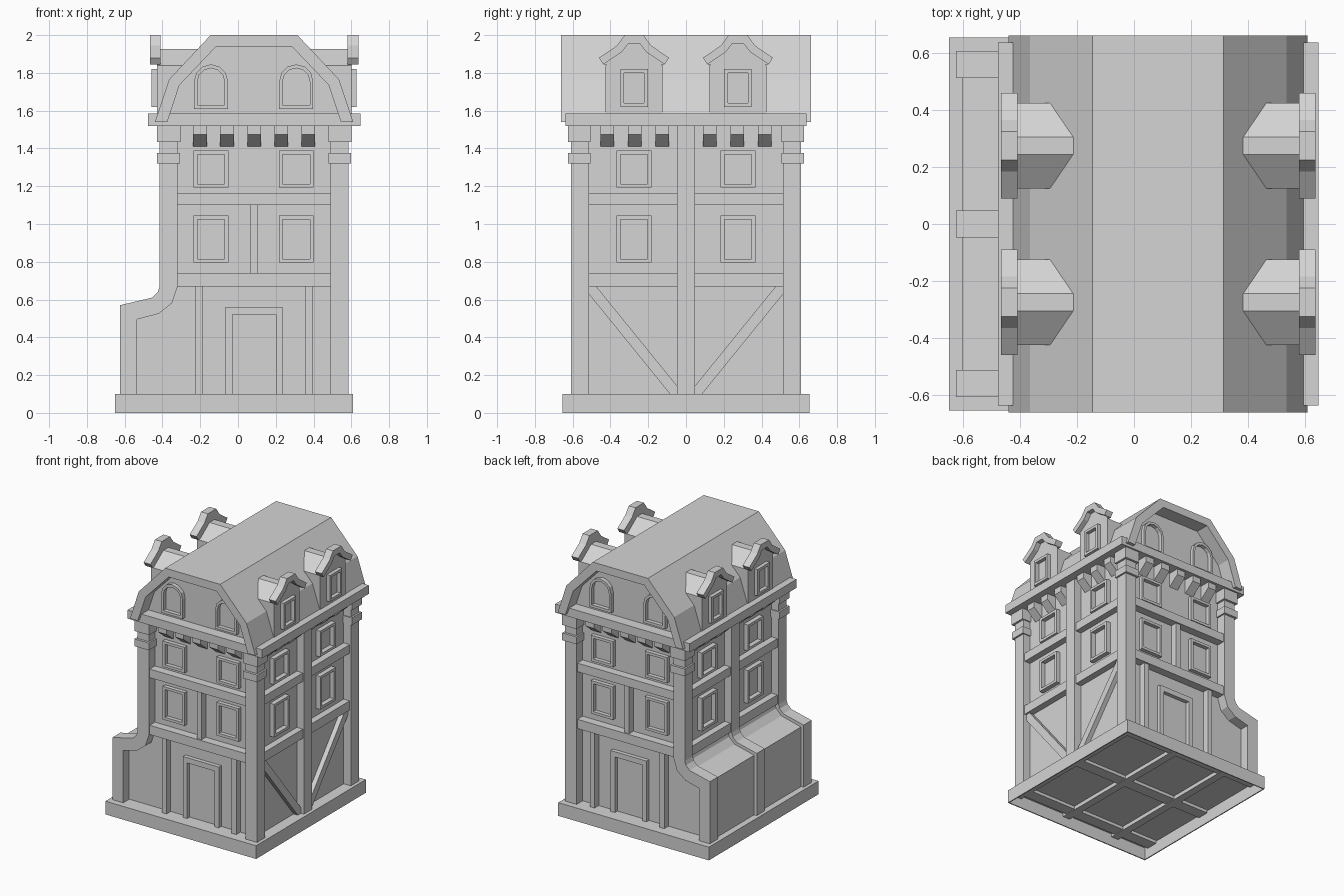
import bpy, bmesh, math

cube = bpy.data.objects.get("Cube")
if cube:
    bpy.data.objects.remove(cube, do_unlink=True)

GREY = (0.66, 0.66, 0.66, 1)
stone = bpy.data.materials.new("plain grey")
stone.use_nodes = True
stone.diffuse_color = GREY
stone.node_tree.nodes["Principled BSDF"].inputs["Base Color"].default_value = GREY

CX = 0.085   # x of the tower's own centre line
WALL_Y, WALL_X = 0.535, 0.44     # half sizes of the walls
FRAME_Y, FRAME_X = 0.565, 0.475  # half sizes over the window frames
BEAM_Y, BEAM_X = 0.598, 0.49     # half sizes over the timbers
GABLE_Y = 0.555


def finish(name, bm):
    bmesh.ops.recalc_face_normals(bm, faces=bm.faces)
    mesh = bpy.data.meshes.new(name)
    bm.to_mesh(mesh)
    bm.free()
    mesh.materials.append(stone)
    ob = bpy.data.objects.new(name, mesh)
    bpy.context.collection.objects.link(ob)
    return ob


def place(axis, u, z, d):
    return (d, u, z) if axis == 'x' else (u, d, z)


def prism(name, axis, pts, lo, hi):
    """Extrude a (u, z) profile along an axis."""
    bm = bmesh.new()
    a, b = [[bm.verts.new(place(axis, u, z, d)) for u, z in pts] for d in (lo, hi)]
    bm.faces.new(a)
    bm.faces.new(b)
    for i in range(len(pts)):
        j = (i + 1) % len(pts)
        bm.faces.new((a[i], a[j], b[j], b[i]))
    return finish(name, bm)


def band(name, axis, outer, inner, lo, hi, closed=False):
    """Strip between two matching (u, z) paths, extruded along an axis."""
    bm = bmesh.new()
    rows = [[bm.verts.new(place(axis, u, z, d)) for u, z in path]
            for path, d in ((outer, lo), (inner, lo), (inner, hi), (outer, hi))]
    n = len(outer)
    for i in range(n if closed else n - 1):
        j = (i + 1) % n
        for k in range(4):
            r, q = rows[k], rows[(k + 1) % 4]
            bm.faces.new((r[i], r[j], q[j], q[i]))
    if not closed:
        for i in (0, n - 1):
            bm.faces.new([r[i] for r in rows])
    return finish(name, bm)


def rect(u0, u1, z0, z1):
    return [(u0, z0), (u1, z0), (u1, z1), (u0, z1)]


def box(name, x0, x1, y0, y1, z0, z1):
    return prism(name, 'y', rect(x0, x1, z0, z1), y0, y1)


def window(name, axis, u, w, z0, z1, lo, hi, t=0.02):
    band(name, axis, rect(u - w, u + w, z0, z1),
         rect(u - w + t, u + w - t, z0 + t, z1 - t), lo, hi, True)


def arch(u, w, z0, spring, rise):
    top = [(u + w * math.cos(math.pi * i / 6), spring + rise * math.sin(math.pi * i / 6))
           for i in range(7)]
    return [(u - w, z0), (u + w, z0)] + top


# plinth: open underneath, with floor beams
box("plinth_top", -0.65, 0.61, -0.655, 0.655, 0.094, 0.1)
for s in (-1, 1):
    box("plinth_side_wall", -0.02 + s * 0.622, -0.02 + s * 0.63, -0.655, 0.655, 0, 0.097)
    box("plinth_end_wall", -0.65, 0.61, s * 0.647, s * 0.655, 0, 0.097)
for x in (-0.36, 0.085, 0.53):
    box("floor_beam_long", x - 0.03, x + 0.03, -0.64, 0.64, 0.065, 0.097)
for y in (-0.56, 0, 0.56):
    box("floor_beam_cross", -0.635, 0.595, y - 0.045, y + 0.045, 0.07, 0.097)

# main walls and the lean-to bulge
box("main_walls", CX - WALL_X, CX + WALL_X, -WALL_Y, WALL_Y, 0.1, 1.54)
prism("lean_to_body", 'y', [(-0.3, 0.1), (-0.603, 0.1), (-0.603, 0.55), (-0.44, 0.59),
                            (-0.395, 0.635), (-0.375, 0.7), (-0.3, 0.7)], -WALL_Y, WALL_Y)

# posts, straight on one side and flared over the lean-to on the other
flare_out = [(-0.415, 1.53), (-0.415, 0.67), (-0.425, 0.64), (-0.455, 0.61),
             (-0.625, 0.57), (-0.625, 0.1)]
flare_in = [(-0.32, 1.53), (-0.32, 0.67), (-0.35, 0.58), (-0.42, 0.525),
            (-0.535, 0.495), (-0.535, 0.1)]
for y in (-0.56, 0, 0.56):
    band("flared_post", 'y', flare_out, flare_in, y - 0.0475, y + 0.0475)
    box("straight_post", 0.49, 0.585, y - 0.0475, y + 0.0475, 0.1, 1.53)

# collars on the corner posts
for sx in (-1, 1):
    for sy in (-1, 1):
        x, y = CX + sx * 0.453, sy * 0.565
        box("post_collar", x - 0.06, x + 0.06, y - 0.06, y + 0.06, 1.32, 1.375)
        box("post_capital", x - 0.06, x + 0.063, y - 0.06, y + 0.06, 1.435, 1.53)

# front and back faces
for s, side in ((-1, "front"), (1, "back")):
    lo, hi = s * 0.5, s * FRAME_Y
    for z0, z1 in ((0.67, 0.74), (1.1, 1.165)):
        prism(side + "_beam", 'y', rect(-0.33, 0.5, z0, z1), lo, s * BEAM_Y)
    for x, z0, z1 in ((0.085, 0.74, 1.1), (-0.208, 0.1, 0.67), (0.375, 0.1, 0.67)):
        prism(side + "_stud", 'y', rect(x - 0.02, x + 0.02, z0, z1), lo, s * 0.585)
    band(side + "_door_frame", 'y',
         [(-0.065, 0.1), (-0.065, 0.56), (0.235, 0.56), (0.235, 0.1)],
         [(-0.03, 0.1), (-0.03, 0.52), (0.2, 0.52), (0.2, 0.1)], lo, hi)
    for x in (-0.143, 0.308):
        window(side + "_middle_window", 'y', x, 0.092, 0.795, 1.045, lo, hi)
        window(side + "_upper_window", 'y', x, 0.092, 1.193, 1.388, lo, hi)
        band(side + "_arched_window", 'y', arch(x, 0.09, 1.61, 1.755, 0.09),
             arch(x, 0.072, 1.63, 1.755, 0.07), lo, s * (GABLE_Y + 0.03), True)
    for i in range(5):
        x = CX + (i - 2) * 0.143
        prism(side + "_corbel", 'x', [(lo, 1.53), (s * 0.618, 1.53), (s * 0.618, 1.475),
                                      (s * WALL_Y, 1.41), (lo, 1.41)], x - 0.036, x + 0.036)

# long sides
for s, side in ((-1, "lean_to_side"), (1, "straight_side")):
    lo, hi = CX + s * 0.42, CX + s * FRAME_X
    for z0, z1 in ((0.67, 0.74), (1.1, 1.165)):
        prism(side + "_beam", 'x', rect(-0.52, 0.52, z0, z1), lo, CX + s * BEAM_X)
    for m in (-1, 1):
        window(side + "_middle_window", 'x', m * 0.275, 0.092, 0.795, 1.045, lo, hi)
        window(side + "_upper_window", 'x', m * 0.275, 0.092, 1.193, 1.388, lo, hi)
        for i in range(3):
            y = m * (0.125 + i * 0.146)
            prism(side + "_corbel", 'y',
                  [(lo, 1.53), (CX + s * 0.512, 1.53), (CX + s * 0.512, 1.475),
                   (CX + s * WALL_X, 1.41), (lo, 1.41)], y - 0.036, y + 0.036)
        if s > 0:
            prism("diagonal_brace", 'x',
                  [(m * 0.515, 0.63), (m * 0.515, 0.67), (m * 0.475, 0.67),
                   (m * 0.045, 0.14), (m * 0.045, 0.1), (m * 0.085, 0.1)], lo, hi)

# cornice
box("cornice", CX - 0.5625, CX + 0.5625, -0.638, 0.638, 1.52, 1.585)

# roof shell over recessed gable walls
half_out = [(0.525, 1.54), (0.45, 1.765), (0.23, 2.0)]
half_in = [(0.46, 1.54), (0.395, 1.735), (0.2, 1.94)]


def both(half):
    return [(CX - h, z) for h, z in half] + [(CX + h, z) for h, z in reversed(half)]


band("roof_shell", 'y', both(half_out), both(half_in), -0.663, 0.663)
prism("gable_walls", 'y', both([(h + 0.01, z + 0.01) for h, z in half_in]), -GABLE_Y, GABLE_Y)

# dormers
body = [(-0.15, 1.58), (-0.15, 1.84), (-0.03, 1.927),
        (0.03, 1.927), (0.15, 1.84), (0.15, 1.58)]
hood_out = [(-0.185, 1.88), (-0.09, 1.945), (-0.05, 2.0),
            (0.05, 2.0), (0.09, 1.945), (0.185, 1.88)]
hood_in = [(-0.162, 1.845), (-0.065, 1.91), (-0.03, 1.955),
           (0.03, 1.955), (0.065, 1.91), (0.162, 1.845)]
for s in (-1, 1):
    for y in (-0.275, 0.275):
        def at(pts):
            return [(y + u, z) for u, z in pts]
        prism("dormer_body", 'x', at(body), CX + s * 0.2, CX + s * 0.515)
        prism("dormer_gable", 'x', at(hood_in), CX + s * 0.495, CX + s * 0.515)
        band("dormer_hood", 'x', at(hood_out), at(hood_in), CX + s * 0.495, CX + s * 0.552)
        window("dormer_window", 'x', y, 0.073, 1.62, 1.82, CX + s * 0.505, CX + s * 0.543)
